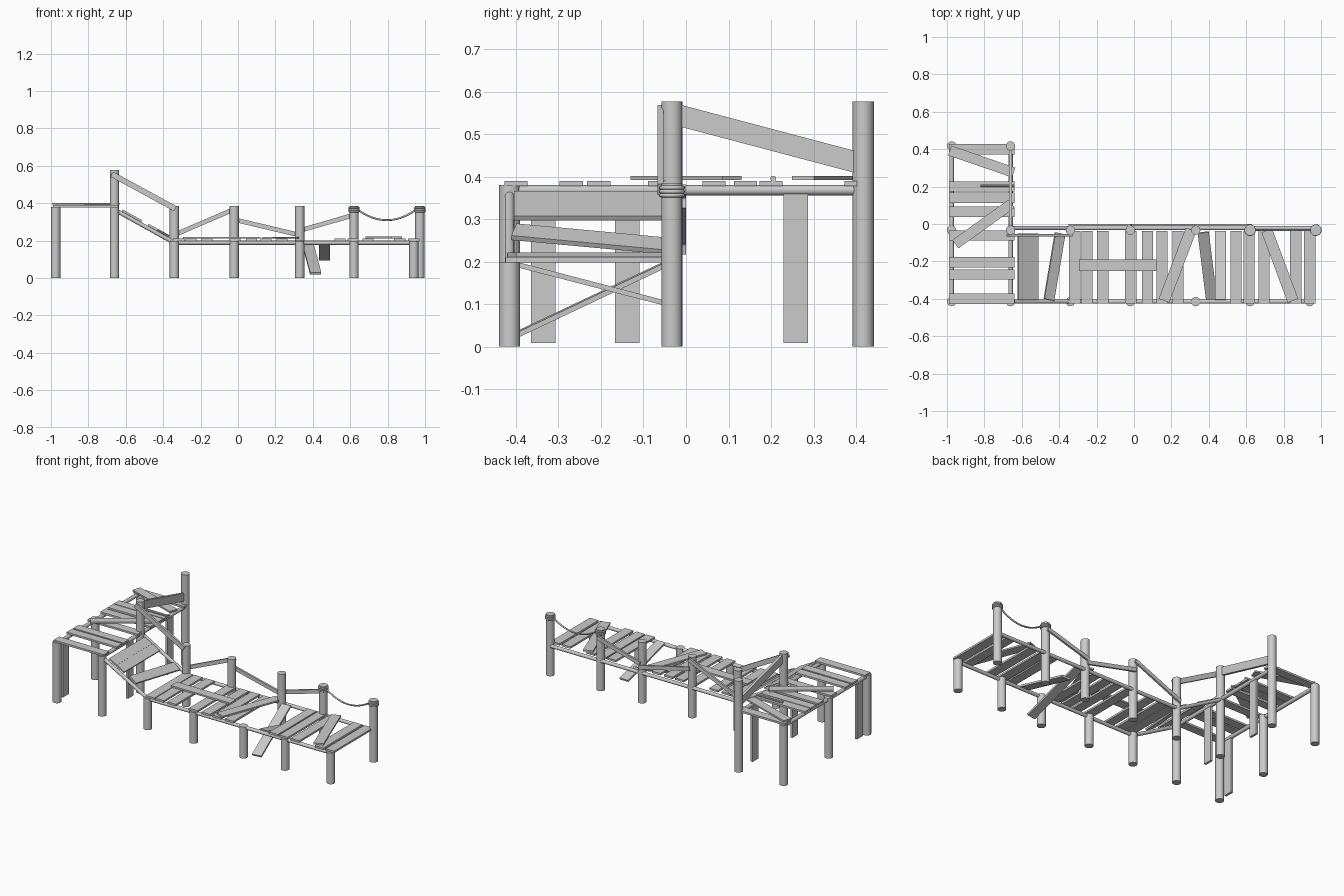
import bpy, bmesh, math
from mathutils import Vector, Matrix

if "Cube" in bpy.data.objects:
    bpy.data.objects.remove(bpy.data.objects["Cube"])


def finish(name, bm, smooth=False):
    mesh = bpy.data.meshes.new(name)
    bm.to_mesh(mesh)
    bm.free()
    ob = bpy.data.objects.new(name, mesh)
    bpy.context.collection.objects.link(ob)
    if smooth:
        for o in bpy.context.selected_objects:
            o.select_set(False)
        bpy.context.view_layer.objects.active = ob
        ob.select_set(True)
        bpy.ops.object.shade_smooth_by_angle(angle=math.radians(40))
    return ob


def frame(a, b, up):
    """Matrix whose local x runs from a to b and local z leans to up."""
    a, b = Vector(a), Vector(b)
    x = (b - a).normalized()
    y = Vector(up).cross(x).normalized()
    z = x.cross(y)
    rot = Matrix((x, y, z)).transposed().to_4x4()
    return Matrix.Translation((a + b) / 2) @ rot, (b - a).length


def plank(name, a, b, w=0.06, t=0.012, up=(0, 0, 1)):
    m, length = frame(a, b, up)
    bm = bmesh.new()
    bmesh.ops.create_cube(bm, size=1, matrix=m @ Matrix.Diagonal((length, w, t, 1)))
    return finish(name, bm)


def pole(name, a, b, r, sides=16):
    up = (0, 0, 1) if abs(a[2] - b[2]) < 0.3 * (Vector(b) - Vector(a)).length + 0.1 else (0, 1, 0)
    m, length = frame(a, b, up)
    bm = bmesh.new()
    bmesh.ops.create_cone(bm, cap_ends=True, segments=sides, radius1=r, radius2=r,
                          depth=length, matrix=m @ Matrix.Rotation(math.pi / 2, 4, 'Y'))
    return finish(name, bm, True)


def post(name, x, y, h):
    return pole(name, (x, y, 0), (x, y, h), 0.025)


YB, YF = -0.033, -0.415       # back and front rows of the walkway
XL, XR = -0.975, -0.66        # left and right rows of the upper platform

# Posts
for x, h in ((XR, 0.577), (-0.34, 0.385), (-0.02, 0.385), (0.33, 0.385), (0.62, 0.385), (0.972, 0.385)):
    post("back_post", x, YB, h)
for x, h in ((XR, 0.38), (-0.34, 0.198), (-0.02, 0.198), (0.33, 0.198), (0.62, 0.198), (0.94, 0.198)):
    post("front_post", x, YF, h)
for x, y, h in ((XL, YF, 0.38), (XL, YB, 0.38), (XL, 0.417, 0.38), (XR, 0.417, 0.577)):
    post("platform_post", x, y, h)

# Bearers under the boards
for x in (XL, XR):
    pole("platform_bearer", (x, -0.42, 0.368), (x, 0.4, 0.368), 0.012)
for y, end in ((-0.022, 0.97), (YF, 0.96)):
    pole("walkway_bearer", (-0.34, y, 0.188), (end, y, 0.188), 0.011)
    pole("ramp_bearer", (XR, y, 0.365), (-0.34, y, 0.188), 0.011)

# Upper platform boards
for y in (-0.4, -0.27, -0.205, -0.062, 0.066, 0.14, 0.2, 0.4):
    plank("platform_board", (-0.99, y, 0.384), (-0.64, y, 0.384), 0.055)
plank("loose_platform_board", (-0.985, 0.393, 0.397), (-0.643, 0.275, 0.397), 0.055, 0.01)
plank("loose_platform_board", (-0.955, -0.108, 0.397), (-0.655, 0.108, 0.397), 0.055, 0.01)
pole("loose_stick", (-0.82, 0.205, 0.395), (-0.64, 0.205, 0.395), 0.007, 8)

# Flat props standing below the platform
for x, y in ((XL, -0.336), (XR, -0.138), (XR, 0.258)):
    plank("flat_prop", (x, y, 0.008), (x, y, 0.36), 0.057, 0.014, (1, 0, 0))

# Ramp boards
slope = 0.55


def ramp_z(x):
    return 0.207 + (-0.34 - x) * slope


for xa, xb in ((-0.593, -0.593), (-0.54, -0.54), (-0.455, -0.395)):
    plank("ramp_board", (xa, -0.405, ramp_z(xa)), (xb, -0.05, ramp_z(xb)), 0.06, 0.012, (slope, 0, 1))

# Walkway boards
for x in (-0.317, -0.252, -0.167, -0.017, 0.072, 0.149, 0.235, 0.546, 0.615,
          0.695, 0.865, 0.94):
    plank("walkway_board", (x, -0.425, 0.204), (x, -0.037, 0.204))
plank("loose_walkway_board", (-0.295, -0.22, 0.215), (0.12, -0.22, 0.215), 0.06, 0.01)
plank("loose_walkway_board", (0.16, -0.41, 0.215), (0.305, -0.03, 0.215), 0.06, 0.01)
plank("loose_walkway_board", (0.71, -0.035, 0.217), (0.85, -0.41, 0.217), 0.06, 0.01)

# Fallen boards in the gap
plank("fallen_board", (0.415, -0.405, 0.025), (0.37, -0.045, 0.195), 0.06)
plank("fallen_board", (0.462, -0.405, 0.195), (0.462, -0.04, 0.1), 0.06)

# Broken handrails
plank("platform_handrail", (XR, -0.02, 0.545), (XR, 0.415, 0.43), 0.05, 0.016, (1, 0, 0))
plank("ramp_handrail", (-0.675, -0.06, 0.555), (-0.335, -0.06, 0.37), 0.03, 0.013, (0, 1, 0))
for a, za, b, zb in ((-0.345, 0.228, -0.015, 0.37), (-0.02, 0.312, 0.335, 0.228), (0.325, 0.252, 0.625, 0.338)):
    plank("walkway_handrail", (a, -0.006, za), (b, -0.006, zb), 0.024, 0.012, (0, 1, 0))

# Rope wraps on the last two posts and the sagging rope between them
for x in (0.62, 0.972):
    for z in (0.356, 0.365, 0.374):
        bpy.ops.mesh.primitive_torus_add(location=(x, YB, z), major_radius=0.026, minor_radius=0.005,
                                         major_segments=20, minor_segments=8)
        bpy.context.object.name = "rope_wrap"
        bpy.ops.object.shade_smooth_by_angle(angle=math.radians(60))
curve = bpy.data.curves.new("sagging_rope", 'CURVE')
curve.dimensions = '3D'
curve.bevel_depth = 0.005
curve.bevel_resolution = 2
curve.use_fill_caps = True
spline = curve.splines.new('POLY')
spline.points.add(16)
for i, p in enumerate(spline.points):
    s = i / 16
    p.co = (0.64 + 0.312 * s, YB, 0.365 - 0.056 * 4 * s * (1 - s), 1)
    p.radius = 1
bpy.context.collection.objects.link(bpy.data.objects.new("sagging_rope", curve))
